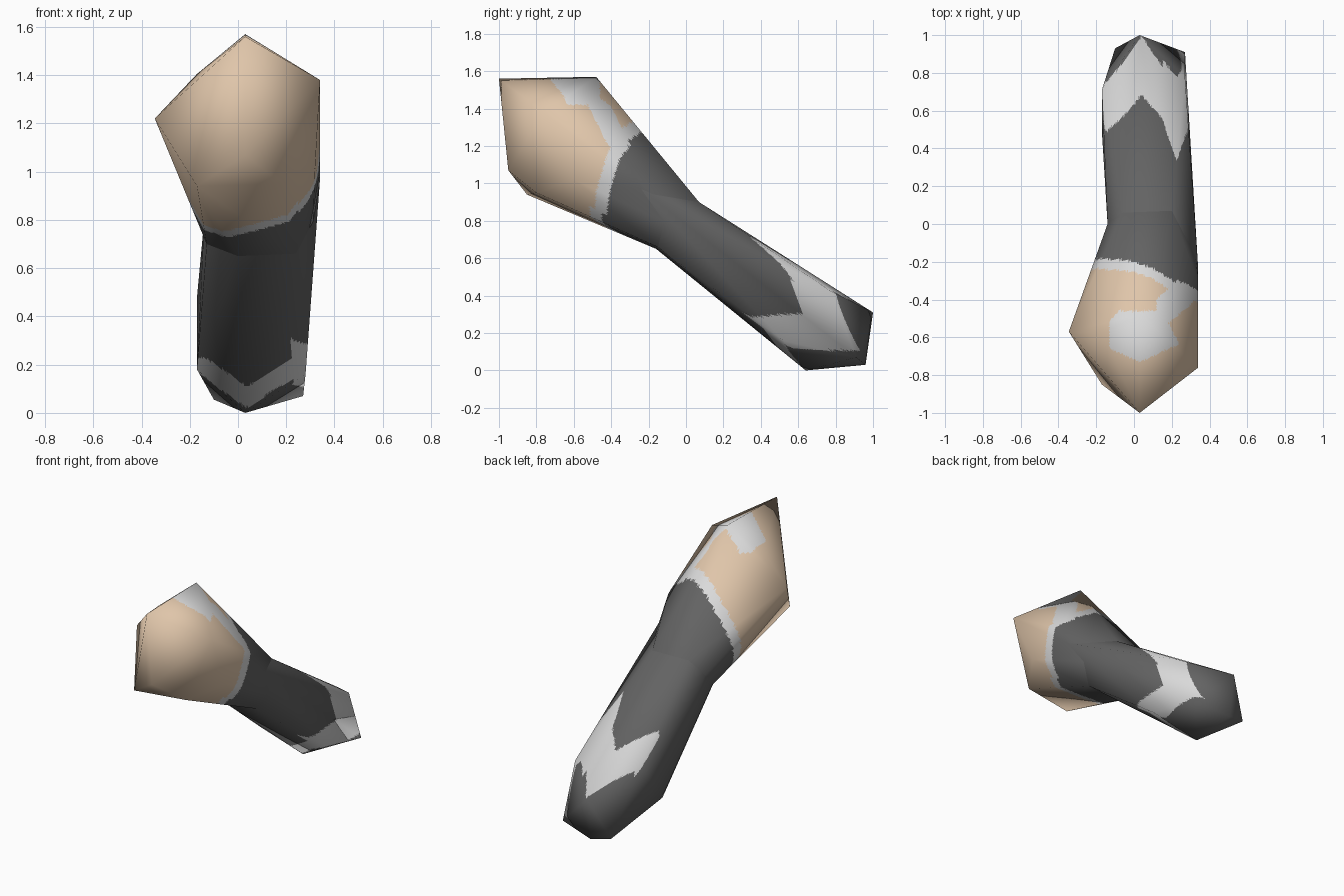
import bpy, bmesh, math
from mathutils import Vector
from mathutils.bvhtree import BVHTree
from mathutils.interpolate import poly_3d_calc

if "Cube" in bpy.data.objects:
    bpy.data.objects.remove(bpy.data.objects["Cube"])


def material(name, rgb):
    m = bpy.data.materials.new(name)
    m.diffuse_color = (*rgb, 1)
    m.use_nodes = True
    m.node_tree.nodes["Principled BSDF"].inputs["Base Color"].default_value = m.diffuse_color
    return m


MATS = [material("dark grey", (0.125, 0.125, 0.125)),
        material("light grey", (0.70, 0.70, 0.70)),
        material("tan", (0.74, 0.56, 0.40))]
DARK, LIGHT, TAN = 0, 1, 2
AXIS = Vector((0, -0.83, 0.56))

# narrow waist shared by both parts
waist = [(-.14, 0, .80), (-.06, .06, .90), (.20, .07, .90), (.34, -.24, .97),
         (.31, -.02, .75), (.24, -.15, .66), (0, -.16, .65), (-.13, -.10, .70)]


def hull_part(name, points, rule, cuts, cap_dir):
    """Faceted convex body, cut finely so the colour rule gets clean borders."""
    bm = bmesh.new()
    for p in points + waist:
        bm.verts.new(p)
    ring = set(bm.verts[len(points):]) if bm.verts.ensure_lookup_table() is None else set()
    res = bmesh.ops.convex_hull(bm, input=bm.verts[:])
    spare = {g for g in res["geom_interior"] + res["geom_unused"]
             if isinstance(g, bmesh.types.BMVert)}
    ring -= spare
    bmesh.ops.delete(bm, geom=list(spare), context="VERTS")
    bmesh.ops.triangulate(bm, faces=bm.faces[:])
    bmesh.ops.recalc_face_normals(bm, faces=bm.faces[:])
    # open the end that is buried in the other part
    cap = [f for f in bm.faces if all(v in ring for v in f.verts)
           and f.normal.dot(cap_dir) > 0.3]
    bmesh.ops.delete(bm, geom=cap, context="FACES")
    bm.normal_update()
    bm.faces.ensure_lookup_table()
    # remember the coarse smooth shading
    tree = BVHTree.FromBMesh(bm)
    coarse = [([v.co.copy() for v in f.verts], [v.normal.copy() for v in f.verts])
              for f in bm.faces]
    bmesh.ops.subdivide_edges(bm, edges=bm.edges[:], cuts=cuts, use_grid_fill=True)
    for f in bm.faces:
        f.smooth = True
        f.material_index = rule(f.calc_center_median())
    mesh = bpy.data.meshes.new(name)
    bm.to_mesh(mesh)
    bm.free()
    for m in MATS:
        mesh.materials.append(m)
    normals = []
    for v in mesh.vertices:
        loc, nor, i, d = tree.find_nearest(v.co)
        cos, nors = coarse[i]
        w = poly_3d_calc(cos, loc)
        normals.append(sum((n * k for n, k in zip(nors, w)), Vector()).normalized())
    mesh.normals_split_custom_set_from_vertices(normals)
    ob = bpy.data.objects.new(name, mesh)
    bpy.context.collection.objects.link(ob)
    return ob


def cuff(c):
    """Tan skin, then a light trim, then the dark sleeve."""
    f = c.y + 0.63 - 0.33 * c.z + (0.36 if c.x > 0.25 else 0.5) * c.x
    return TAN if f < -0.05 else LIGHT if f < 0.025 else DARK


def hand_rule(c):
    # light patch on the back of the hand
    if c.z > 1.42 and -0.73 + 0.45 * abs(c.x - 0.03) < c.y < -0.46 and c.x > -0.13:
        return LIGHT
    # light strip from the patch down to the cuff on the right side
    if c.x > 0.12 and c.z > 1.2 and abs(c.y + 0.53 - (1.55 - c.z) * 0.5) < 0.06:
        return LIGHT
    return cuff(c)


def sleeve_rule(c):
    # zigzag light band around the top, right and underside of the sleeve
    s = 0.835 * c.y - 0.55 * c.z
    v = 0.55 * c.y + 0.835 * c.z
    a = math.degrees(math.atan2(v - 0.6, c.x - 0.04))
    t = abs((a + 45) % 90 - 45) / 45
    if a > 140 or a < -140:
        return cuff(c)
    if a < -45:
        start, end = 0.36 - 0.14 * t, 0.50 - 0.14 * t
    elif a < 60:
        start, end = 0.36 - 0.28 * t, 0.72 - 0.30 * t
        if a > 0:
            start -= max(0, t - 0.6) * 0.5
    else:
        start, end = 0.29 - 0.22 * t, 0.66 - 0.28 * t
    return LIGHT if start < s < end else cuff(c)


elbow = [(-.17, .71, .48), (-.10, .93, .055), (.03, 1.0, .31), (.27, .91, .07),
         (.27, .78, .42), (.03, .96, .03), (.03, .64, 0),
         (.28, .52, .16), (-.17, .49, .18)]

fist = [(.03, -1.0, 1.56), (.03, -.48, 1.57), (-.345, -.57, 1.22),
        (-.17, -.58, 1.405), (.34, -.76, 1.38), (.34, -.30, 1.10),
        (.03, -.95, 1.07), (-.17, -.85, .94), (.18, -.80, .95), (.32, -.60, 1.02)]

hull_part("sleeve", elbow, sleeve_rule, 40, AXIS)
hull_part("hand", fist, hand_rule, 32, -AXIS)
